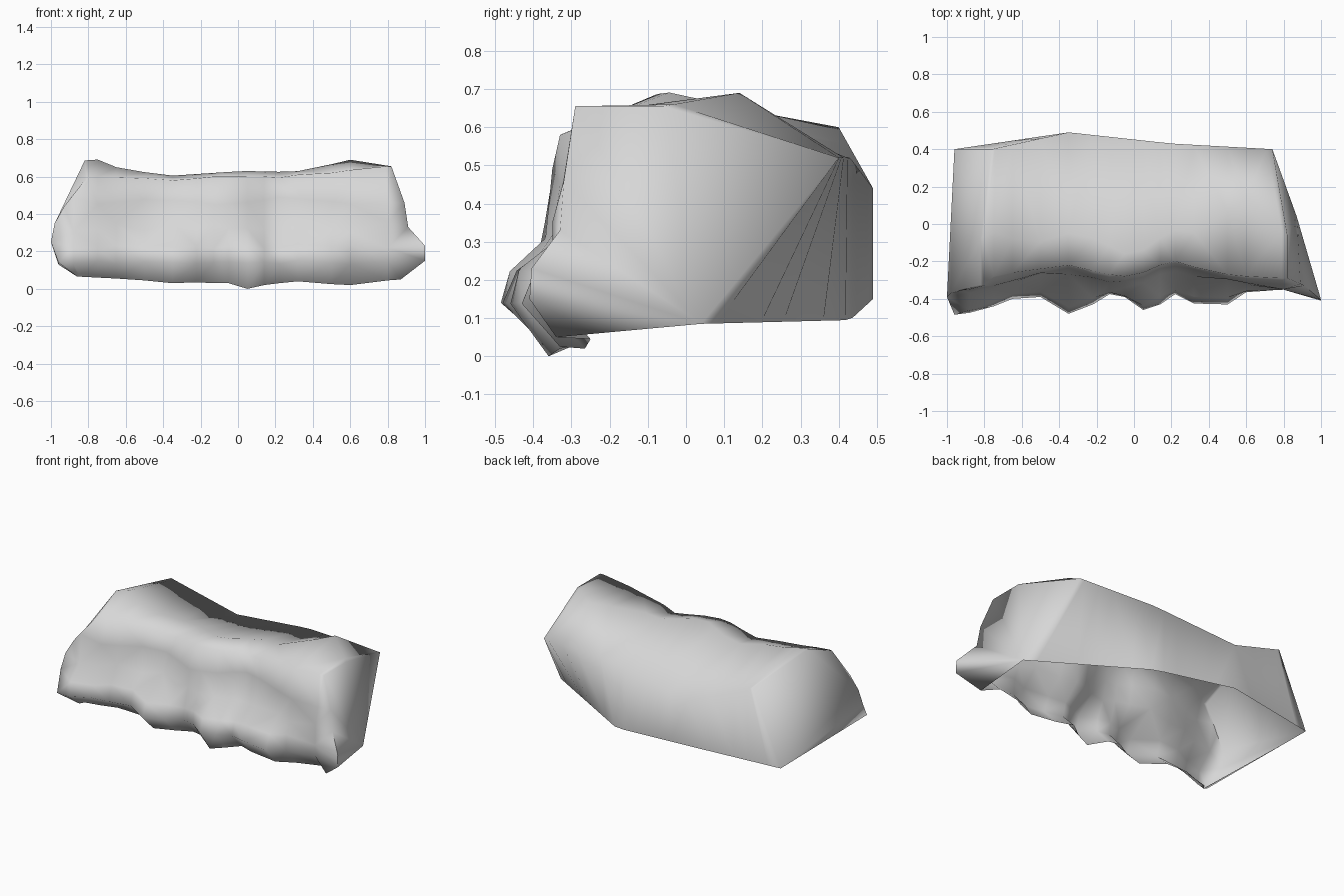
import bpy, bmesh, math, random

if "Cube" in bpy.data.objects:
    bpy.data.objects.remove(bpy.data.objects["Cube"])
random.seed(4)


def lerp_table(table, x):
    """Piecewise-linear lookup: table of (x, v1, v2...) sorted by x."""
    if x <= table[0][0]:
        return table[0][1:]
    for a, b in zip(table, table[1:]):
        if x <= b[0]:
            t = (x - a[0]) / (b[0] - a[0])
            return tuple(p + (q - p) * t for p, q in zip(a[1:], b[1:]))
    return table[-1][1:]


# End outlines of the rock, from front foot over the top to the back foot
left_end = [(-.86, -.40, .065), (-.96, -.485, .14), (-1, -.39, .25), (-.98, -.37, .35),
            (-.93, -.355, .44), (-.82, -.325, .58), (-.82, -.08, .685), (-.76, .40, .60),
            (-.96, .40, .13)]
right_end = [(.87, -.34, .05), (1, -.41, .15), (1, -.405, .23), (.91, -.33, .33),
             (.89, -.32, .46), (.82, -.29, .655), (.82, -.06, .655), (.74, .40, .52),
             (.87, .04, .085)]

# Craggy front: x, foot height, foot bulge y, mid-face y, brow y, brow z
front = [(-.88, .065, -.475, -.36, -.33, .58), (-.75, .06, -.44, -.35, -.28, .60),
         (-.65, .055, -.40, -.32, -.26, .595), (-.50, .045, -.39, -.28, -.24, .59),
         (-.35, .03, -.48, -.26, -.22, .58), (-.22, .035, -.43, -.31, -.25, .59),
         (-.13, .03, -.375, -.32, -.27, .60), (-.05, .03, -.39, -.34, -.28, .60),
         (.05, .0, -.46, -.31, -.26, .60), (.14, .02, -.43, -.26, -.22, .60),
         (.22, .03, -.375, -.25, -.20, .595), (.32, .04, -.425, -.27, -.23, .61),
         (.50, .025, -.43, -.30, -.27, .62), (.60, .02, -.365, -.32, -.28, .635),
         (.80, .045, -.35, -.34, -.29, .655)]

# Crest and back edges: x, y, z
crest = [(-.82, -.08, .685), (-.76, -.04, .695), (-.65, -.08, .65), (-.45, -.10, .615),
         (-.35, -.05, .605), (-.2, -.08, .615), (-.05, -.16, .625), (.05, -.14, .63),
         (.2, -.03, .625), (.35, -.05, .63), (.6, .14, .69), (.82, -.06, .655)]
back_top = [(-.76, .40, .60), (-.35, .49, .44), (.2, .43, .52), (.74, .40, .52)]
back_foot = [(-.96, .40, .13), (-.35, .49, .15), (.2, .43, .095), (.87, .04, .085)]


def column(x, foot, bulge, mid, brow, brow_z):
    def jit():
        return random.uniform(-.012, .012)
    yz = [(max(bulge + .10, -.37), foot),
          (bulge, .14 + jit()),
          (.8 * bulge + .2 * mid + jit(), .225 + jit()),
          (mid + jit(), .33 + 2 * jit()),
          (.6 * mid + .4 * brow + jit(), .47 + 2 * jit()),
          (brow, brow_z)]
    pts = []
    for r in range(9):
        # keep columns inside the tapering ends
        xr = max(x, left_end[r][0] + .12 * (x + 1.02))
        xr = min(xr, right_end[r][0] - .15 * (1 - x))
        if r < 6:
            y, z = yz[r]
        else:
            y, z = lerp_table((crest, back_top, back_foot)[r - 6], xr)
        pts.append((xr, y, z))
    return pts


# Loft the shell, open underneath
columns = [left_end] + [column(*f) for f in front] + [right_end]
bm = bmesh.new()
grid = [[bm.verts.new(p) for p in c] for c in columns]
for a, b in zip(grid, grid[1:]):
    for i in range(8):
        bm.faces.new((a[i], b[i], b[i + 1], a[i + 1]))

# Close both ends with flat facets
left, right = grid[0], grid[-1]
for i, j, k in ((8, 0, 1), (8, 1, 2), (8, 2, 3), (8, 3, 6), (3, 5, 6), (3, 4, 5), (8, 6, 7)):
    bm.faces.new((left[i], left[j], left[k]))
for i in range(7):
    bm.faces.new((right[i + 1], right[i], right[8]))
bmesh.ops.triangulate(bm, faces=[f for f in bm.faces if len(f.verts) > 3],
                      quad_method='SHORT_EDGE')
bm.normal_update()
mesh = bpy.data.meshes.new("rock_cliff")
bm.to_mesh(mesh)
bm.free()

rock = bpy.data.objects.new("rock_cliff", mesh)
bpy.context.collection.objects.link(rock)
grey = bpy.data.materials.new("stone grey")
grey.diffuse_color = (.68, .68, .68, 1)
grey.use_nodes = True
grey.node_tree.nodes["Principled BSDF"].inputs["Base Color"].default_value = grey.diffuse_color
mesh.materials.append(grey)

# Weathered rock: smooth over nearly every edge
bpy.context.view_layer.objects.active = rock
rock.select_set(True)
bpy.ops.object.shade_smooth_by_angle(angle=math.radians(110))
